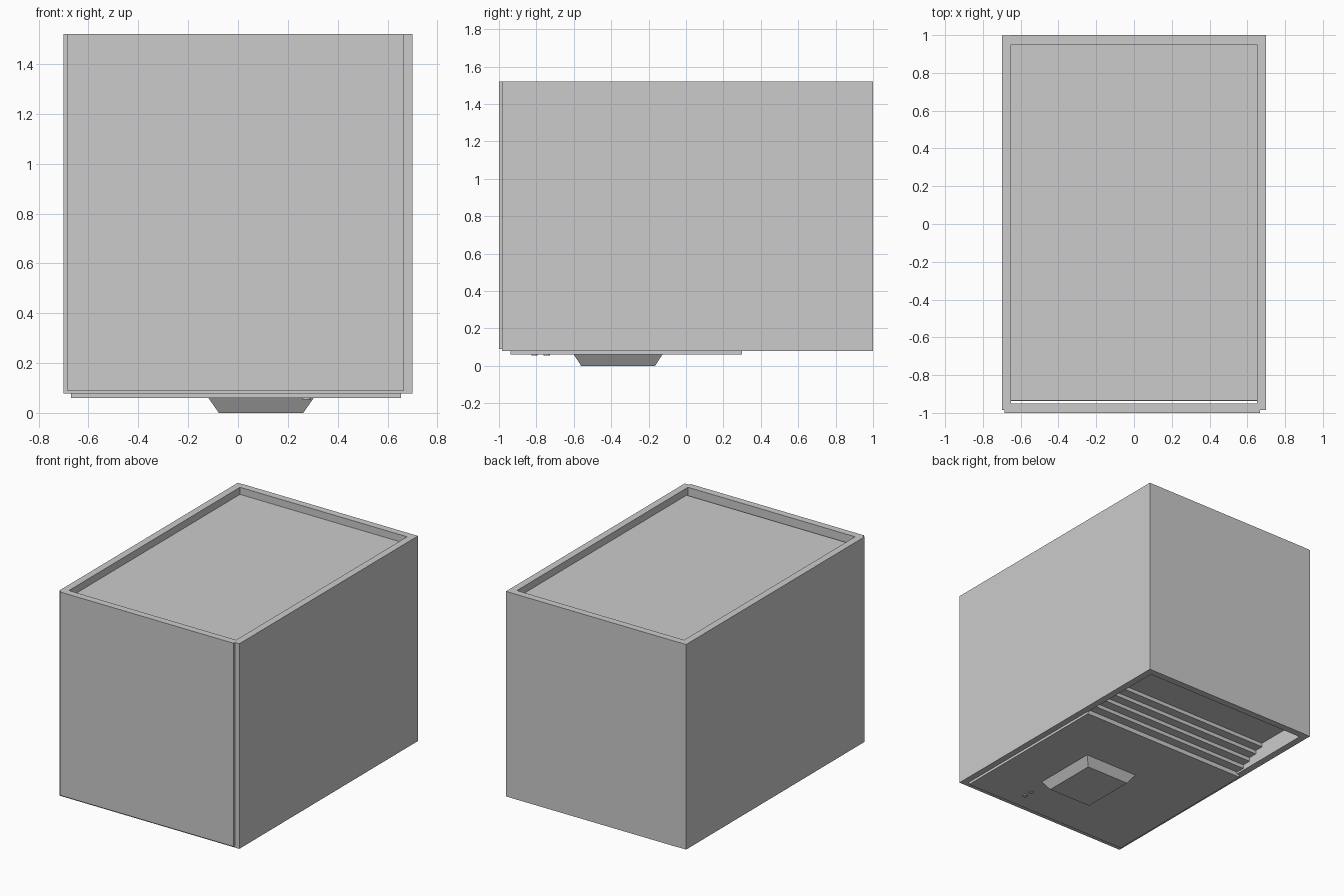
import bpy, bmesh

if "Cube" in bpy.data.objects:
    bpy.data.objects.remove(bpy.data.objects["Cube"])


def make_object(name, bm):
    bmesh.ops.recalc_face_normals(bm, faces=bm.faces)
    mesh = bpy.data.meshes.new(name)
    bm.to_mesh(mesh)
    bm.free()
    ob = bpy.data.objects.new(name, mesh)
    bpy.context.collection.objects.link(ob)
    return ob


def box(name, x, y, z):
    """Box from (min, max) ranges."""
    bm = bmesh.new()
    bmesh.ops.create_cube(bm, size=1)
    for v in bm.verts:
        v.co = [r[0] if c < 0 else r[1] for c, r in zip(v.co, (x, y, z))]
    return make_object(name, bm)


def extrude_x(name, profile, x0, x1):
    """Closed (y, z) profile extruded along x."""
    bm = bmesh.new()
    face = bm.faces.new([bm.verts.new((x0, y, z)) for y, z in profile])
    new = bmesh.ops.extrude_face_region(bm, geom=[face])["geom"]
    verts = [g for g in new if isinstance(g, bmesh.types.BMVert)]
    bmesh.ops.translate(bm, verts=verts, vec=(x1 - x0, 0, 0))
    return make_object(name, bm)


LOW, TOP = 0.078, 1.52

# Outer case walls
box("left_wall", (-0.70, -0.65), (-0.985, 0.998), (LOW, TOP))
box("right_wall", (0.65, 0.70), (-0.985, 0.998), (LOW, TOP))
box("back_wall", (-0.65, 0.70), (0.95, 1.0), (LOW, TOP))
box("front_wall", (-0.65, 0.65), (-0.985, -0.95), (LOW, TOP))
box("front_panel", (-0.686, 0.666), (-1.0, -0.985), (0.09, TOP))

# Inner body: recessed flat top, stepped underside at the back
STEPS, y0, y1, z0, z1 = 5, 0.30, 0.56, 0.065, 0.20
profile = [(-0.935, 1.47), (-0.935, z0), (y0, z0)]
for i in range(STEPS):
    y = y0 + (y1 - y0) * i / (STEPS - 1)
    z = z0 + (z1 - z0) * (i + 1) / STEPS
    if i:
        profile.append((y, z0 + (z1 - z0) * i / STEPS))
    profile.append((y, z))
profile += [(0.95, z1), (0.95, 1.47)]
extrude_x("inner_body", profile, -0.65, 0.65)

# Underside plate
box("base_plate", (-0.67, 0.655), (-0.938, 0.30), (0.06, LOW))

# Tapered block under the plate
block = box("tapered_foot", (-0.119, 0.304), (-0.60, -0.126), (0.0, 0.06))
for v in block.data.vertices:
    if v.co.z < 0.03:
        v.co.x += 0.042 if v.co.x < 0.1 else -0.042
        v.co.y += 0.039 if v.co.y < -0.36 else -0.039

# Two small buttons beside it
for i, y in enumerate((-0.81, -0.745)):
    bpy.ops.mesh.primitive_cylinder_add(vertices=16, radius=0.017, depth=0.012,
                                        location=(0.275, y, 0.06))
    bpy.context.object.name = f"button_{i + 1}"
